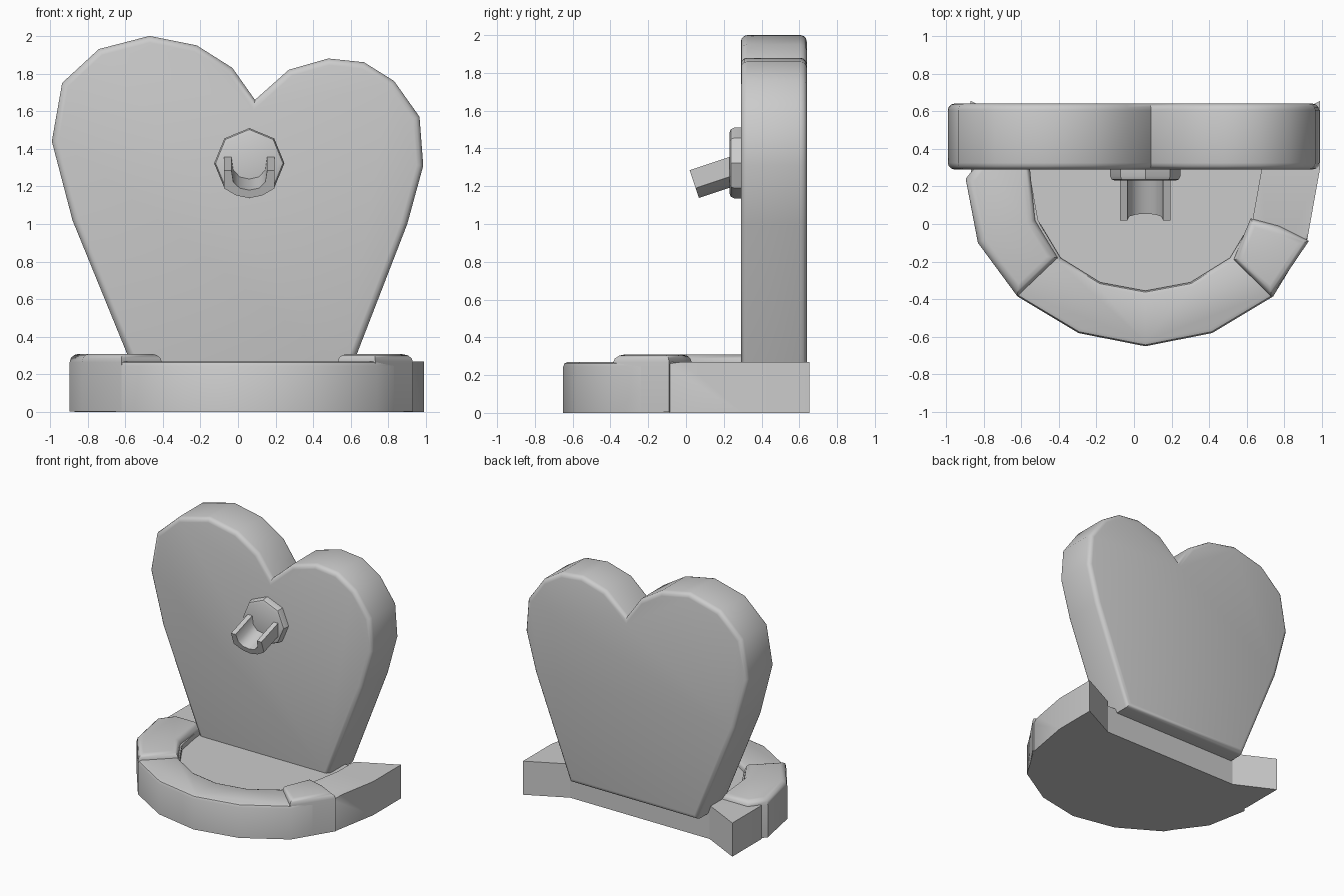
import bpy
import bmesh
from math import radians, sin, cos, tau

cube = bpy.data.objects.get("Cube")
if cube:
    bpy.data.objects.remove(cube, do_unlink=True)

stone = bpy.data.materials.new("grey_stone")
stone.use_nodes = True
colour = (0.6, 0.6, 0.6, 1)
stone.diffuse_color = colour
stone.node_tree.nodes["Principled BSDF"].inputs["Base Color"].default_value = colour


def prism(name, outline, axis, low, high, bevel=0.0, segments=2,
          pick=lambda a, b: True, smooth=40):
    """Extrude an outline along y or z; bevel the cap edges chosen by pick."""
    bm = bmesh.new()

    def place(p, t):
        return (p[0], p[1], t) if axis == "z" else (p[0], t, p[1])

    bottom = [bm.verts.new(place(p, low)) for p in outline]
    top = [bm.verts.new(place(p, high)) for p in outline]
    caps = [bm.faces.new(bottom), bm.faces.new(top)]
    n = len(outline)
    for i in range(n):
        j = (i + 1) % n
        bm.faces.new((bottom[i], bottom[j], top[j], top[i]))
    bmesh.ops.recalc_face_normals(bm, faces=bm.faces[:])
    if bevel:
        edges = [e for f in caps for e in f.edges
                 if pick(e.verts[0].co, e.verts[1].co)]
        bmesh.ops.bevel(bm, geom=edges, offset=bevel, segments=segments,
                        profile=0.5, affect="EDGES", clamp_overlap=True)
    mesh = bpy.data.meshes.new(name)
    bm.to_mesh(mesh)
    bm.free()
    mesh.materials.append(stone)
    mesh.shade_smooth()
    mesh.set_sharp_from_angle(angle=radians(smooth))
    obj = bpy.data.objects.new(name, mesh)
    bpy.context.collection.objects.link(obj)
    return obj


def mirrored(half, centre):
    """Full path from left to right, from a half path starting on the centre."""
    left = [(centre - x, y) for x, y in reversed(half)]
    return left + [(centre + x, y) for x, y in half if x > 0]


CENTRE = 0.06

# Basin: U-shaped rim around a sunken floor
outer = mirrored([(0, -.65), (.355, -.58), (.68, -.385), (.86, -.09),
                  (.93, .3), (.93, .655)], CENTRE)
inner = mirrored([(0, -.355), (.24, -.31), (.45, -.18), (.57, .02),
                  (.62, .3), (.62, .5)], CENTRE)
prism("basin_rim", outer + inner[::-1], "z", 0, .27, .025,
      pick=lambda a, b: min(a.z, b.z) > .1 and max(a.y, b.y) < .1)
prism("basin_floor", inner, "z", 0, .23)


# Raised stones on the rim
def on_top(a, b):
    return min(a.z, b.z) > .1


prism("right_rim_stone",
      [(-.895, .24), (-.83, -.1), (-.62, -.385), (-.405, -.18),
       (-.525, .02), (-.56, .36), (-.8, .36)],
      "z", .004, .31, .045, 3, on_top)
prism("left_rim_stone",
      [(.73, -.385), (.93, -.09), (.77, -.01), (.62, .03), (.53, -.19)],
      "z", .004, .308, .04, 3, on_top)

# Lopsided heart-shaped back slab
prism("heart_slab",
      [(-.545, .2), (-.88, 1.02), (-.99, 1.44), (-.935, 1.75), (-.74, 1.93),
       (-.47, 2), (-.22, 1.95), (-.03, 1.83), (.09, 1.66), (.27, 1.82),
       (.48, 1.88), (.67, 1.86), (.83, 1.76), (.965, 1.57), (.985, 1.31),
       (.9, 1.0), (.59, .2)],
      "y", .29, .64, .035, 3)

# Octagonal spout plate
octagon = [(CENTRE + .187 * sin(i * tau / 8), 1.323 + .187 * cos(i * tau / 8))
           for i in range(8)]
prism("spout_plate", octagon, "y", .23, .32, .025, 2,
      lambda a, b: max(a.y, b.y) < .3)

# Open channel spout sloping down and forward
channel = mirrored([(0, -.155), (.07, -.14), (.135, -.1), (.135, 0)], 0)
hollow = mirrored([(0, -.11), (.05, -.1), (.085, -.065), (.095, 0)], 0)
spout = prism("spout_channel", channel + hollow[::-1], "y", -.275, 0)
spout.location = (CENTRE, .28, 1.372)
spout.rotation_euler.x = radians(18.5)
